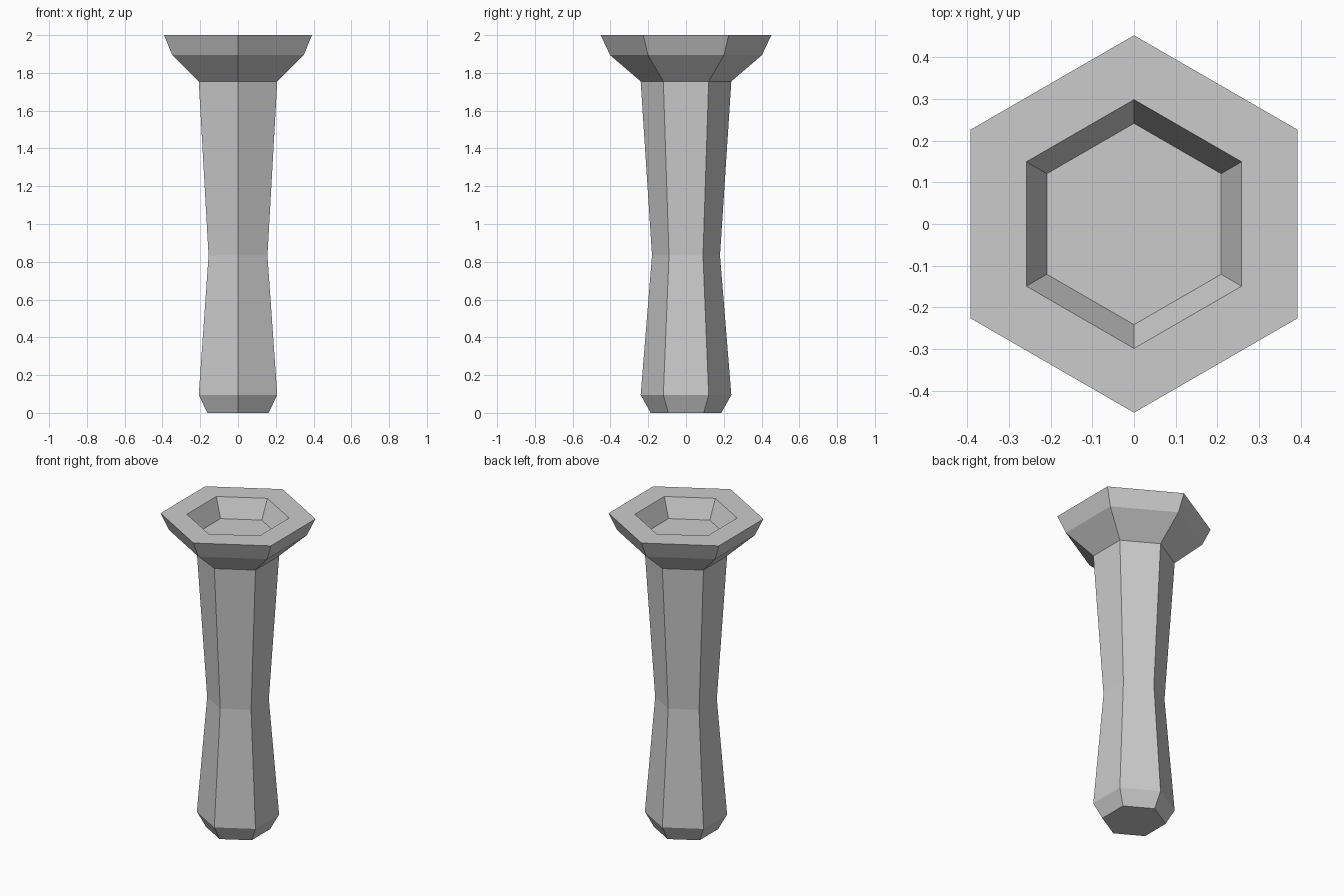
import bpy, bmesh
from math import cos, sin, pi

if "Cube" in bpy.data.objects:
    bpy.data.objects.remove(bpy.data.objects["Cube"])

SIDES = 6
# (corner radius, height): foot, waist, flared head, rim, recess floor
PROFILE = [(0.187, 0.0), (0.24, 0.095), (0.18, 0.833), (0.24, 1.755),
           (0.402, 1.894), (0.452, 2.0), (0.298, 2.0), (0.241, 1.882)]

bm = bmesh.new()
# Hexagonal rings with corners pointing along +y and -y
rings = [[bm.verts.new((r * cos(pi / 2 + 2 * pi * i / SIDES),
                        r * sin(pi / 2 + 2 * pi * i / SIDES), z))
          for i in range(SIDES)] for r, z in PROFILE]

# Walls between rings
for low, high in zip(rings, rings[1:]):
    for i in range(SIDES):
        j = (i + 1) % SIDES
        bm.faces.new((low[i], low[j], high[j], high[i]))

# Base and recess floor
bm.faces.new(rings[0][::-1])
bm.faces.new(rings[-1])
bmesh.ops.recalc_face_normals(bm, faces=bm.faces)

mesh = bpy.data.meshes.new("hex_pillar")
bm.to_mesh(mesh)
bm.free()
pillar = bpy.data.objects.new("hex_pillar", mesh)
bpy.context.collection.objects.link(pillar)
